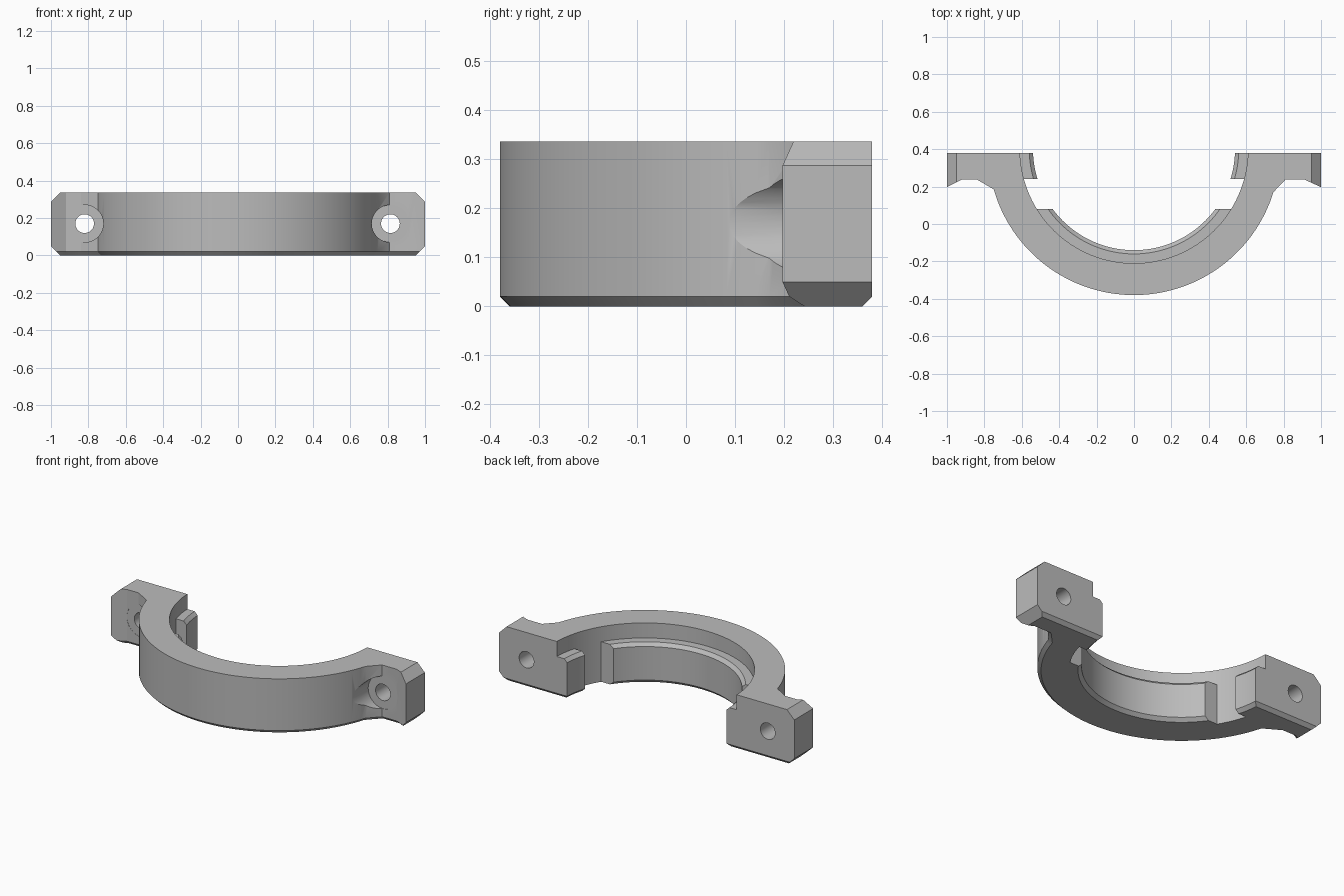
import bpy, bmesh
from math import sin, cos, asin, atan2, pi
from mathutils import Vector, Matrix

cube = bpy.data.objects.get("Cube")
if cube:
    bpy.data.objects.remove(cube, do_unlink=True)

CY, R_IN, R_OUT = 0.40, 0.61, 0.78      # ring centre and radii
BACK, TOP, EDGE = 0.38, 0.337, 0.02     # back plane, height, small chamfer

grey = bpy.data.materials.new("satin_grey")
grey.use_nodes = True
grey.diffuse_color = (0.5, 0.5, 0.5, 1)
grey.node_tree.nodes["Principled BSDF"].inputs["Base Color"].default_value = (0.5, 0.5, 0.5, 1)


def finish(bm, name):
    bmesh.ops.recalc_face_normals(bm, faces=bm.faces[:])
    mesh = bpy.data.meshes.new(name)
    bm.to_mesh(mesh)
    bm.free()
    obj = bpy.data.objects.new(name, mesh)
    bpy.context.collection.objects.link(obj)
    mesh.materials.append(grey)
    return obj


def smooth(obj):
    bpy.ops.object.select_all(action='DESELECT')
    obj.select_set(True)
    bpy.context.view_layer.objects.active = obj
    bpy.ops.object.shade_smooth_by_angle(angle=0.45)


def slice_off(bm, point, normal):
    """Cut away everything beyond a plane and cap the opening."""
    geom = bm.verts[:] + bm.edges[:] + bm.faces[:]
    bmesh.ops.bisect_plane(bm, geom=geom, dist=1e-5, plane_co=point,
                           plane_no=Vector(normal).normalized(), clear_outer=True)
    rim = [e for e in bm.edges if e.is_boundary]
    if rim:
        bmesh.ops.holes_fill(bm, edges=rim, sides=0)


def arc(radius, a0, a1, steps):
    return [(radius * cos(a0 + (a1 - a0) * i / steps),
             CY + radius * sin(a0 + (a1 - a0) * i / steps)) for i in range(steps + 1)]


# Half-ring body with bolting ears, extruded from its plan outline
dip = asin((CY - BACK) / R_IN)
left_root, right_root = (-0.75, 0.185), (0.745, 0.17)
a_left = atan2(left_root[1] - CY, left_root[0])
a_right = atan2(right_root[1] - CY, right_root[0])
outline = [(1, BACK)] + arc(R_IN, -dip, -pi + dip, 64)
outline += [(-1, BACK), (-1, 0.197), (-0.92, 0.238), (-0.84, 0.238)]
outline += arc(R_OUT, a_left, a_right, 64)
outline += [(0.81, 0.238), (0.91, 0.238), (1, 0.197)]

bm = bmesh.new()
base = bm.faces.new([bm.verts.new((x, y, 0)) for x, y in outline])
ext = bmesh.ops.extrude_face_region(bm, geom=[base], use_keep_orig=True)
bmesh.ops.translate(bm, vec=(0, 0, TOP),
                    verts=[v for v in ext["geom"] if isinstance(v, bmesh.types.BMVert)])
bmesh.ops.recalc_face_normals(bm, faces=bm.faces[:])


def on_bore(v):
    return abs(Vector((v.co.x, v.co.y - CY)).length - R_IN) < 1e-4


# Small chamfer round the lower outside edge
lower = [e for e in bm.edges if all(v.co.z < 1e-5 for v in e.verts)
         and not all(on_bore(v) for v in e.verts)
         and not all(abs(v.co.x) > 0.999 for v in e.verts)]
bmesh.ops.bevel(bm, geom=lower, offset=EDGE, offset_type='OFFSET',
                segments=1, affect='EDGES', profile=0.5)
# Large chamfers at the ear ends
for side in (-1, 1):
    slice_off(bm, (side, 0, TOP - 0.05), (side, 0, 1))
    slice_off(bm, (side, 0, 0.05), (side, 0, -1))
body = finish(bm, "half_ring_body")


# Bolt holes and counterbores
def bore(x, radius, y0, y1):
    bm = bmesh.new()
    place = Matrix.Translation((x, (y0 + y1) / 2, 0.17)) @ Matrix.Rotation(pi / 2, 4, 'X')
    bmesh.ops.create_cone(bm, cap_ends=True, segments=48, radius1=radius,
                          radius2=radius, depth=y1 - y0, matrix=place)
    cutter = finish(bm, "bore_cutter")
    cutter.hide_render = True
    mod = body.modifiers.new("bore", 'BOOLEAN')
    mod.operation, mod.solver, mod.object = 'DIFFERENCE', 'EXACT', cutter
    bpy.context.view_layer.objects.active = body
    bpy.ops.object.modifier_apply(modifier=mod.name)
    bpy.data.objects.remove(cutter, do_unlink=True)


for x in (-0.82, 0.815):
    bore(x, 0.1, -0.1, 0.239)
    bore(x, 0.05, 0.0, 0.6)
smooth(body)


# Inner lip segments, swept from a chamfered section
def lip(name, a0, a1, y0, y1):
    section = [(R_IN + 0.001, 0), (0.56, 0), (0.54, EDGE),
               (0.54, 0.225), (0.56, 0.245), (R_IN + 0.001, 0.245)]
    bm = bmesh.new()
    steps = 64
    rails = [[bm.verts.new((x, y, z)) for x, y in arc(r, a0, a1, steps)] for r, z in section]
    for i, rail in enumerate(rails):
        nxt = rails[(i + 1) % len(rails)]
        for j in range(steps):
            bm.faces.new((rail[j], rail[j + 1], nxt[j + 1], nxt[j]))
    for end in (0, steps):
        bm.faces.new([rail[end] for rail in rails])
    bmesh.ops.recalc_face_normals(bm, faces=bm.faces[:])
    slice_off(bm, (0, y1, 0), (0, 1, 0))
    if y0 is not None:
        slice_off(bm, (0, y0, 0), (0, -1, 0))
        slice_off(bm, (0, y1, EDGE), (0, 1, -1))
    smooth(finish(bm, name))


lip("centre_lip", -pi, 0, None, 0.08)
lip("left_end_lip", -0.6, 0.1, 0.24, BACK)
lip("right_end_lip", -pi - 0.1, -pi + 0.6, 0.24, BACK)
